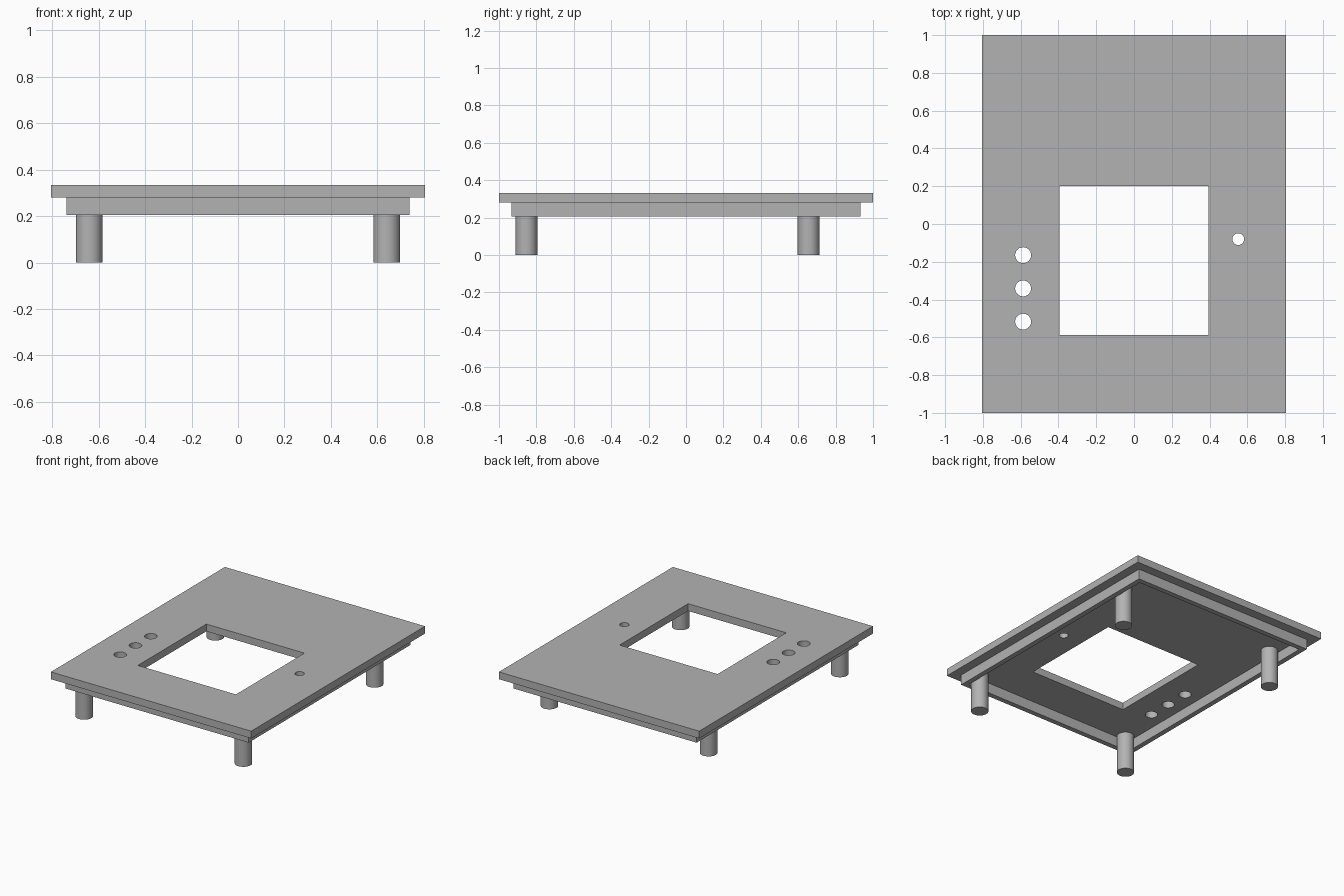
import bpy, bmesh
from math import cos, sin, tau, radians

old = bpy.data.objects.get("Cube")
if old:
    bpy.data.objects.remove(old, do_unlink=True)

grey = bpy.data.materials.new("plain grey")
grey.use_nodes = True
COLOUR = (0.45, 0.45, 0.45, 1)
grey.diffuse_color = COLOUR
grey.node_tree.nodes["Principled BSDF"].inputs["Base Color"].default_value = COLOUR


def rect(x0, x1, y0, y1):
    return [(x0, y0), (x1, y0), (x1, y1), (x0, y1)]


def circle(x, y, r, n=48):
    return [(x + r * cos(tau * i / n), y + r * sin(tau * i / n)) for i in range(n)]


def extrude(name, outlines, z0, z1):
    """Solid from a closed outline; any further outlines become holes."""
    curve = bpy.data.curves.new(name, "CURVE")
    curve.dimensions = "2D"
    curve.fill_mode = "BOTH"
    curve.extrude = (z1 - z0) / 2
    for outline in outlines:
        spline = curve.splines.new("POLY")
        spline.points.add(len(outline) - 1)
        for point, (x, y) in zip(spline.points, outline):
            point.co = (x, y, 0, 1)
        spline.use_cyclic_u = True
    temp = bpy.data.objects.new(name, curve)
    bpy.context.collection.objects.link(temp)
    graph = bpy.context.evaluated_depsgraph_get()
    mesh = bpy.data.meshes.new_from_object(temp.evaluated_get(graph))
    bpy.data.objects.remove(temp, do_unlink=True)
    bpy.data.curves.remove(curve)

    # Weld the caps to the walls and raise to height
    bm = bmesh.new()
    bm.from_mesh(mesh)
    bmesh.ops.remove_doubles(bm, verts=bm.verts, dist=1e-5)
    bmesh.ops.recalc_face_normals(bm, faces=bm.faces)
    bmesh.ops.translate(bm, verts=bm.verts, vec=(0, 0, (z0 + z1) / 2))
    bm.to_mesh(mesh)
    bm.free()
    mesh.name = name
    mesh.materials.clear()
    mesh.materials.append(grey)
    obj = bpy.data.objects.new(name, mesh)
    bpy.context.collection.objects.link(obj)
    bpy.ops.object.select_all(action="DESELECT")
    obj.select_set(True)
    bpy.context.view_layer.objects.active = obj
    bpy.ops.object.shade_smooth_by_angle(angle=radians(30))
    return obj


PLATE_BOTTOM, PLATE_TOP, RIM_BOTTOM = 0.28, 0.333, 0.205

# Top plate with a square window, three button holes and one small hole
holes = [circle(-0.587, y, 0.042) for y in (-0.165, -0.341, -0.517)]
holes.append(circle(0.552, -0.08, 0.031))
extrude("top_plate",
        [rect(-0.806, 0.806, -1, 1), rect(-0.395, 0.395, -0.588, 0.2)] + holes,
        PLATE_BOTTOM, PLATE_TOP)

# Thin rim wall under the plate
RX, RY, WALL = 0.738, 0.932, 0.037
extrude("rim", [rect(-RX, RX, -RY, RY),
                rect(WALL - RX, RX - WALL, WALL - RY, RY - WALL)],
        RIM_BOTTOM, PLATE_BOTTOM)

# Four round legs reaching up to the plate
for end, y in (("front", -0.853), ("back", 0.655)):
    for side, x in (("right", -0.641), ("left", 0.641)):
        extrude(f"{end}_{side}_leg", [circle(x, y, 0.058)], 0, PLATE_BOTTOM)
